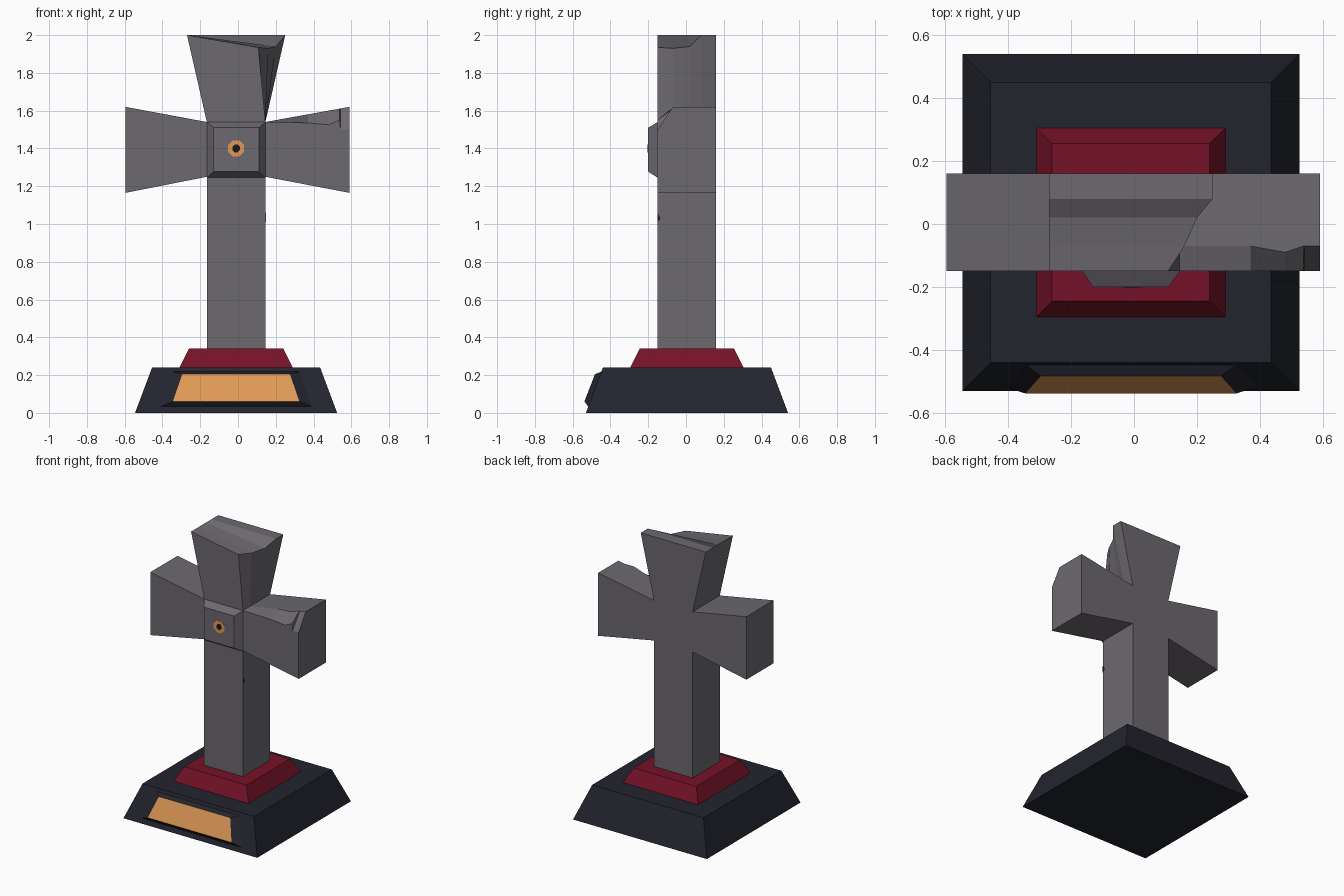
import bpy, bmesh, math

if "Cube" in bpy.data.objects:
    bpy.data.objects.remove(bpy.data.objects["Cube"])

CX, CY = -0.01, 0.005
FRONT, BACK = -0.15, 0.16
L, R = -0.165, 0.145          # shaft sides
LO, HI = 1.25, 1.54           # crossing bottom and top


def material(name, rgb):
    m = bpy.data.materials.new(name)
    m.diffuse_color = (*rgb, 1)
    m.use_nodes = True
    m.node_tree.nodes["Principled BSDF"].inputs["Base Color"].default_value = m.diffuse_color
    return m


STONE = material("grey_stone", (0.15, 0.14, 0.16))
RED = material("deep_red", (0.18, 0.006, 0.02))
NAVY = material("dark_navy", (0.017, 0.018, 0.027))
GOLD = material("warm_gold", (0.75, 0.32, 0.095))
BLACK = material("black", (0.012, 0.008, 0.010))


def loft(name, rings, mats, cap_index=0):
    """Closed solid through matching rings; the last cap may have its own material."""
    bm = bmesh.new()
    vs = [[bm.verts.new(p) for p in ring] for ring in rings]
    n = len(rings[0])
    for a, b in zip(vs, vs[1:]):
        for i in range(n):
            j = (i + 1) % n
            bm.faces.new((a[i], a[j], b[j], b[i]))
    bm.faces.new(vs[0][::-1])
    bm.faces.new(vs[-1]).material_index = cap_index
    bmesh.ops.recalc_face_normals(bm, faces=bm.faces[:])
    me = bpy.data.meshes.new(name)
    bm.to_mesh(me)
    bm.free()
    for m in mats:
        me.materials.append(m)
    ob = bpy.data.objects.new(name, me)
    bpy.context.collection.objects.link(ob)
    return ob


def square(h, z):
    return [(CX - h, CY - h, z), (CX + h, CY - h, z), (CX + h, CY + h, z), (CX - h, CY + h, z)]


def front_quad(hb, zb, yb, ht, zt, yt):
    return [(CX - hb, yb, zb), (CX + hb, yb, zb), (CX + ht, yt, zt), (CX - ht, yt, zt)]


# stepped plinth and shaft
loft("plinth", [square(0.535, 0), square(0.445, 0.24)], [NAVY])
loft("red_step", [square(0.30, 0.24), square(0.25, 0.34)], [RED])
loft("shaft", [square(0.155, 0.34), square(0.155, HI)], [STONE])

# plaque on the sloping front of the plinth
loft("plaque", [front_quad(0.41, 0.03, -0.515, 0.34, 0.22, -0.444),
                front_quad(0.335, 0.06, -0.538, 0.285, 0.205, -0.482)], [NAVY, GOLD], 1)


# side arms, flaring outwards; the right one is chipped along its front top edge
def arm_ring(x, t, mid_y=0.0, front_drop=0.0, mid_drop=0.0):
    bottom, top = LO - 0.085 * t, HI + 0.08 * t
    return [(x, FRONT, bottom), (x, BACK, bottom), (x, BACK, top),
            (x, mid_y, top - mid_drop), (x, FRONT, top - front_drop)]


loft("left_arm", [arm_ring(L, 0), arm_ring(-0.595, 1)], [STONE])
chips = [(0.145, -0.07, 0.0), (0.37, -0.07, 0.045), (0.48, -0.09, 0.075),
         (0.538, -0.07, 0.06), (0.542, -0.07, 0.11), (0.59, -0.07, 0.12)]
loft("right_arm", [arm_ring(x, (x - R) / 0.445, y, d) for x, y, d in chips], [STONE])

# top arm, with the front right corner broken away
broken = [(BACK, 0.25, 2.0), (0.08, 0.25, 2.0), (0.02, 0.20, 1.94),
          (-0.07, 0.16, 1.93), (FRONT, 0.108, 1.935)]
loft("top_arm", [[(L, y, HI), (R, y, HI), (x, y, z), (-0.27, y, 2.0)]
                 for y, x, z in broken], [STONE])

# bevelled boss at the crossing
loft("boss", [front_quad(0.155, LO - 0.005, FRONT, 0.155, HI, FRONT),
              front_quad(0.12, 1.277, -0.20, 0.12, 1.51, -0.20)], [STONE])


# gold ring with a dark centre set on the boss
def disc(r, y, n=8):
    return [(CX + r * math.cos((i + 0.5) * math.tau / n), y,
             1.40 + r * math.sin((i + 0.5) * math.tau / n)) for i in range(n)]


loft("boss_ring", [disc(0.046, -0.199), disc(0.046, -0.202)], [GOLD])
loft("boss_centre", [disc(0.022, -0.2015), disc(0.022, -0.204)], [BLACK])

# tiny pit in the right side of the shaft
loft("shaft_pit", [[(x, FRONT, 1.01), (x, -0.135, 1.03), (x, FRONT, 1.06)]
                   for x in (R - 0.002, R + 0.002)], [BLACK])
